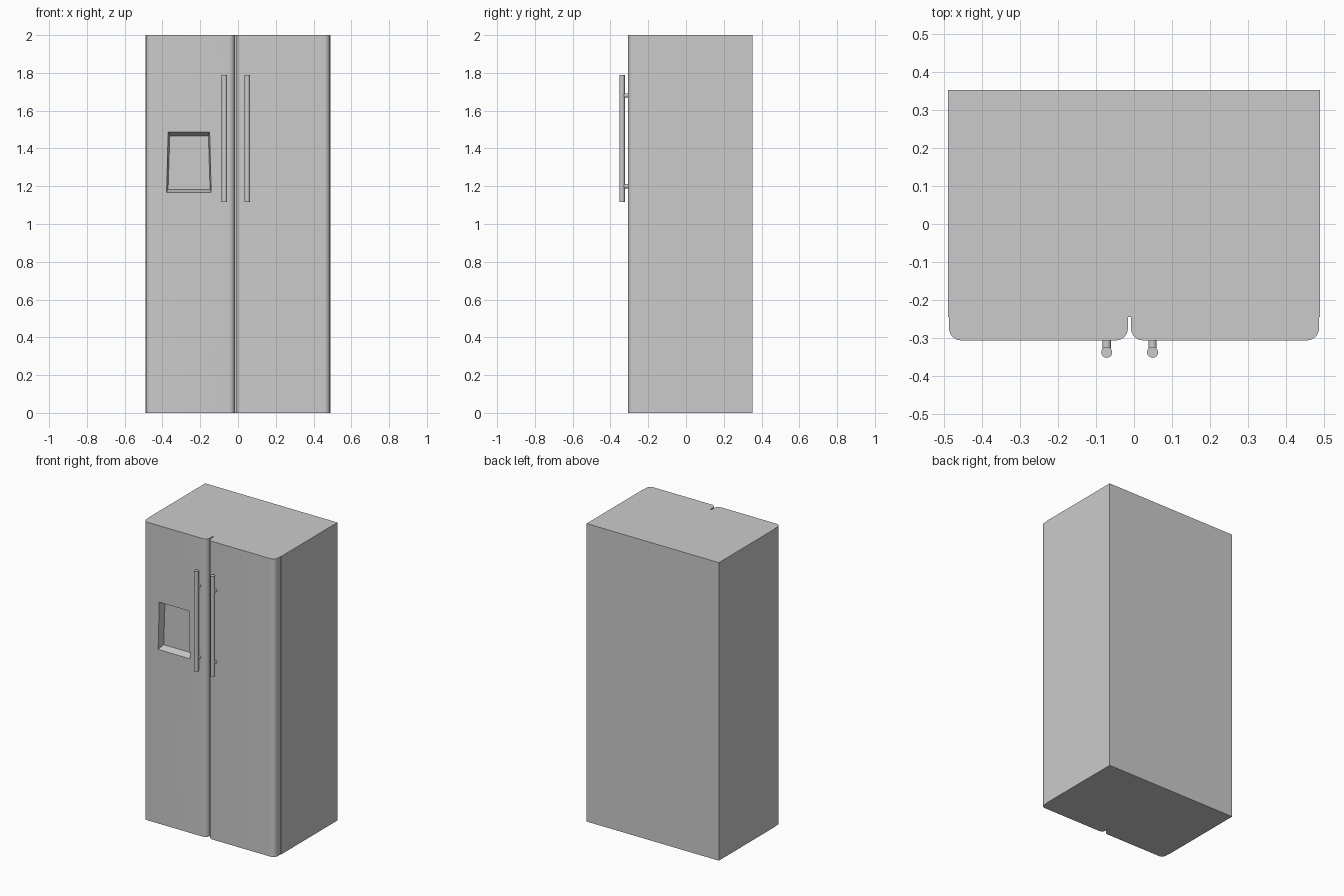
import bpy, bmesh
from math import sin, cos, pi
from mathutils import Vector

if "Cube" in bpy.data.objects:
    bpy.data.objects.remove(bpy.data.objects["Cube"])

FRONT, SEAM, BACK = -0.307, -0.245, 0.353
HEIGHT = 2.0


def make_object(name, bm):
    bmesh.ops.recalc_face_normals(bm, faces=bm.faces)
    mesh = bpy.data.meshes.new(name)
    bm.to_mesh(mesh)
    bm.free()
    obj = bpy.data.objects.new(name, mesh)
    bpy.context.collection.objects.link(obj)
    return obj


def smooth(obj):
    bpy.ops.object.select_all(action='DESELECT')
    obj.select_set(True)
    bpy.context.view_layer.objects.active = obj
    bpy.ops.object.shade_smooth_by_angle(angle=0.6)


def prism(name, outline):
    """Extrude a plan outline from the floor to the full height."""
    bm = bmesh.new()
    face = bm.faces.new([bm.verts.new((x, y, 0)) for x, y in outline])
    new = bmesh.ops.extrude_face_region(bm, geom=[face])['geom']
    bmesh.ops.translate(bm, vec=(0, 0, HEIGHT),
                        verts=[v for v in new if isinstance(v, bmesh.types.BMVert)])
    return make_object(name, bm)


def door(name, x0, x1, r=0.032, steps=8):
    """Door slab with rounded front corners."""
    outline = [(x1, SEAM), (x0, SEAM)]
    for cx, start in ((x0 + r, pi), (x1 - r, 1.5 * pi)):
        for i in range(steps + 1):
            a = start + i * pi / 2 / steps
            outline.append((cx + r * cos(a), FRONT + r + r * sin(a)))
    return prism(name, outline)


def rod(name, start, end, radius):
    start, end = Vector(start), Vector(end)
    bm = bmesh.new()
    bmesh.ops.create_cone(bm, cap_ends=True, segments=24, radius1=radius,
                          radius2=radius, depth=(end - start).length)
    obj = make_object(name, bm)
    obj.location = (start + end) / 2
    obj.rotation_euler = (end - start).to_track_quat('Z', 'Y').to_euler()
    smooth(obj)
    return obj


# Cabinet
prism("cabinet", [(-0.491, SEAM), (0.491, SEAM), (0.491, BACK), (-0.491, BACK)])

# Doors, with a narrow gap left of centre
left_door = door("left_door", -0.488, -0.016)
right_door = door("right_door", -0.008, 0.488)

# Dispenser recess: tapered trapezoid pocket cut into the left door
rim = [(-0.378, 1.168), (-0.142, 1.168), (-0.150, 1.487), (-0.370, 1.487)]
floor = [(-0.370, 1.183), (-0.148, 1.183), (-0.157, 1.467), (-0.361, 1.467)]
bm = bmesh.new()
loops = [[bm.verts.new((x, y, z)) for x, z in pts]
         for pts, y in ((rim, FRONT - 0.02), (rim, FRONT), (floor, FRONT + 0.048))]
bm.faces.new(loops[0])
bm.faces.new(loops[2])
for a, b in zip(loops, loops[1:]):
    for i in range(4):
        j = (i + 1) % 4
        bm.faces.new((a[i], a[j], b[j], b[i]))
cutter = make_object("recess_cutter", bm)
cutter.hide_render = True
cut = left_door.modifiers.new("recess", 'BOOLEAN')
cut.operation, cut.solver, cut.object = 'DIFFERENCE', 'EXACT', cutter
bpy.context.view_layer.objects.active = left_door
bpy.ops.object.modifier_apply(modifier=cut.name)
bpy.data.objects.remove(cutter)

for d in (left_door, right_door):
    smooth(d)

# Bar handles on two short posts each
for side, x in (("left", -0.072), ("right", 0.049)):
    y = -0.3385
    rod(side + "_handle_bar", (x, y, 1.117), (x, y, 1.79), 0.0145)
    for level, z in (("lower", 1.20), ("upper", 1.68)):
        rod(f"{side}_handle_{level}_post", (x, FRONT + 0.004, z), (x, y, z), 0.011)
